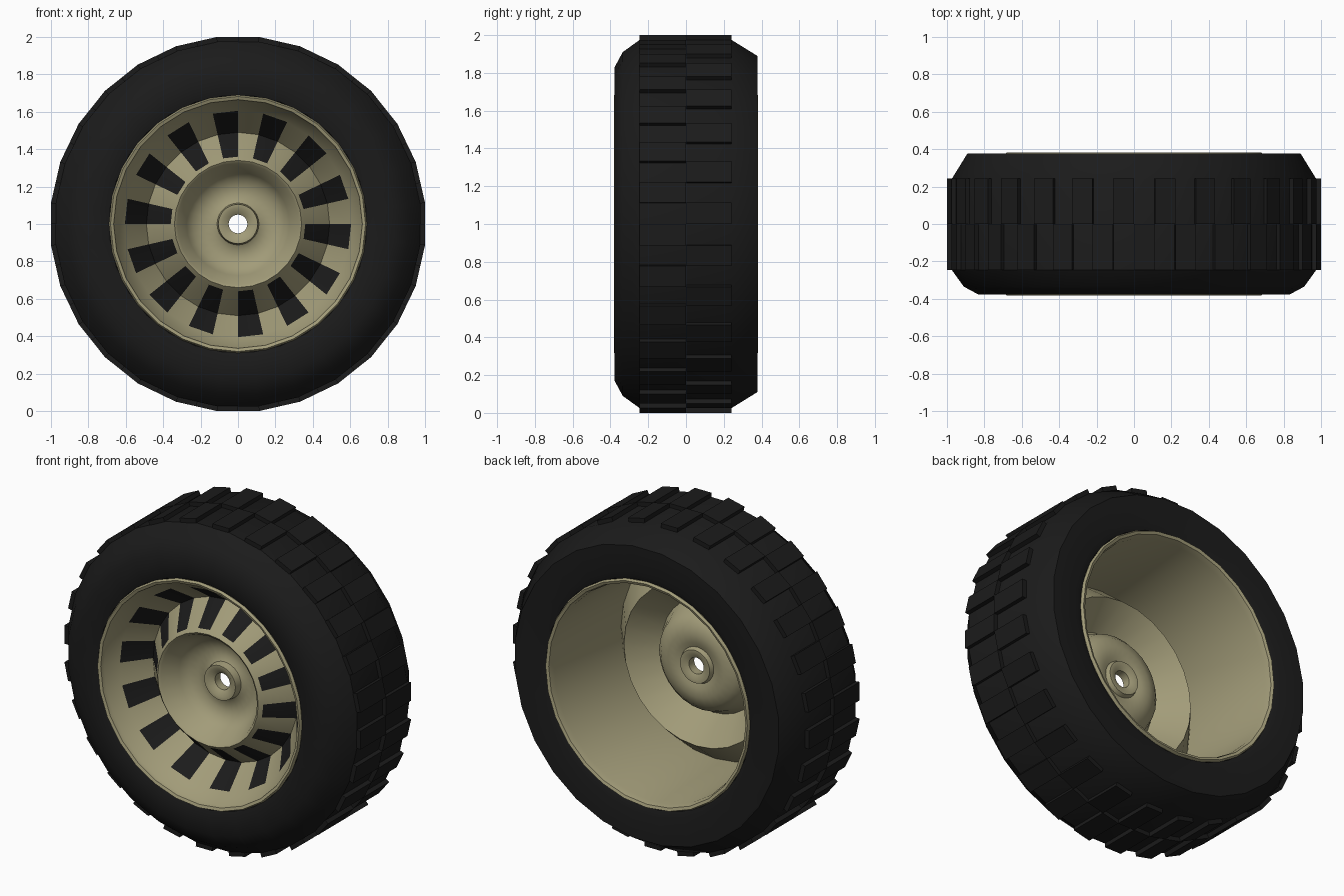
import bpy, bmesh
from math import sin, cos, pi, radians

if "Cube" in bpy.data.objects:
    bpy.data.objects.remove(bpy.data.objects["Cube"])

N = 28
STEP = 2 * pi / N
CORNER = 1 / cos(STEP / 2)      # flat distance -> corner distance


def material(name, rgb):
    m = bpy.data.materials.new(name)
    m.diffuse_color = (*rgb, 1)
    m.use_nodes = True
    m.node_tree.nodes["Principled BSDF"].inputs["Base Color"].default_value = m.diffuse_color
    return m


RUBBER = material("rubber", (0.011, 0.011, 0.011))
PAINT = material("tan_paint", (0.36, 0.33, 0.19))


def point(r, y, t):
    # clockwise from the top as seen from the front
    return (r * sin(t), y, 1 + r * cos(t))


def finish(name, bm, mats, smooth=None):
    bmesh.ops.recalc_face_normals(bm, faces=bm.faces)
    me = bpy.data.meshes.new(name)
    bm.to_mesh(me)
    bm.free()
    ob = bpy.data.objects.new(name, me)
    bpy.context.collection.objects.link(ob)
    for m in mats:
        me.materials.append(m)
    if smooth:
        bpy.ops.object.select_all(action='DESELECT')
        ob.select_set(True)
        bpy.context.view_layer.objects.active = ob
        bpy.ops.object.shade_smooth_by_angle(angle=radians(smooth))
    return ob


def lathe(name, profile, mats, phase=0.0, striped=(), smooth=30):
    # spin a closed (radius, y) profile about the axle; striped spans alternate colour
    bm = bmesh.new()
    rings = [[bm.verts.new(point(r, y, (i + phase) * STEP)) for r, y in profile]
             for i in range(N)]
    n = len(profile)
    for i in range(N):
        a, b = rings[i], rings[(i + 1) % N]
        for k in range(n):
            f = bm.faces.new((a[k], a[(k + 1) % n], b[(k + 1) % n], b[k]))
            if k in striped and i % 2:
                f.material_index = 1
    return finish(name, bm, mats, smooth)


# Tire carcass
tire = [(0.67, -0.33), (0.69, -0.365), (0.73, -0.378), (0.83, -0.378), (0.91, -0.335),
        (0.975, -0.245), (0.975, 0.24), (0.89, 0.378), (0.73, 0.378), (0.69, 0.365),
        (0.67, 0.33)]
lathe("tire", [(r * (CORNER if r > 0.8 else 1), y) for r, y in tire], [RUBBER], 0.5, smooth=35)


# Tread lugs: each row fills the opposite half of every flat
def tread_row(name, first, y0, y1):
    bm = bmesh.new()
    for i in range(N):
        mid = i * STEP
        corners = []
        for k in (first, first + 1):
            t = mid + k * STEP / 2
            s = CORNER if k else 1
            corners.append([bm.verts.new(point(r * s, y, t))
                            for r, y in ((0.95, y0), (1.0, y0), (1.0, y1), (0.95, y1))])
        a, b = corners
        bm.faces.new(a)
        bm.faces.new(b)
        for k in range(4):
            bm.faces.new((a[k], a[(k + 1) % 4], b[(k + 1) % 4], b[k]))
    finish(name, bm, [RUBBER])


tread_row("tread_front", 0, -0.247, 0.0)
tread_row("tread_back", -1, 0.0, 0.242)

# Rim: hub, dish, V-shaped groove with painted stripes, lips and barrel
front = [(0.05, -0.15), (0.085, -0.175), (0.105, -0.175), (0.112, -0.13), (0.14, -0.115),
         (0.19, -0.115), (0.24, -0.135), (0.275, -0.175), (0.325, -0.28), (0.34, -0.29),
         (0.36, -0.27), (0.49, -0.12), (0.605, -0.275), (0.66, -0.35), (0.665, -0.375),
         (0.682, -0.382), (0.69, -0.365), (0.672, -0.32)]
back = [(0.672, 0.32), (0.69, 0.365), (0.682, 0.382), (0.665, 0.375), (0.655, 0.34),
        (0.635, -0.28), (0.49, -0.10), (0.345, -0.26), (0.33, -0.25), (0.29, -0.155),
        (0.25, -0.115), (0.19, -0.095), (0.14, -0.10), (0.11, -0.11), (0.10, -0.085),
        (0.08, -0.085), (0.05, -0.10)]
lathe("rim", front + back, [PAINT, RUBBER], striped=(10, 11), smooth=40)
